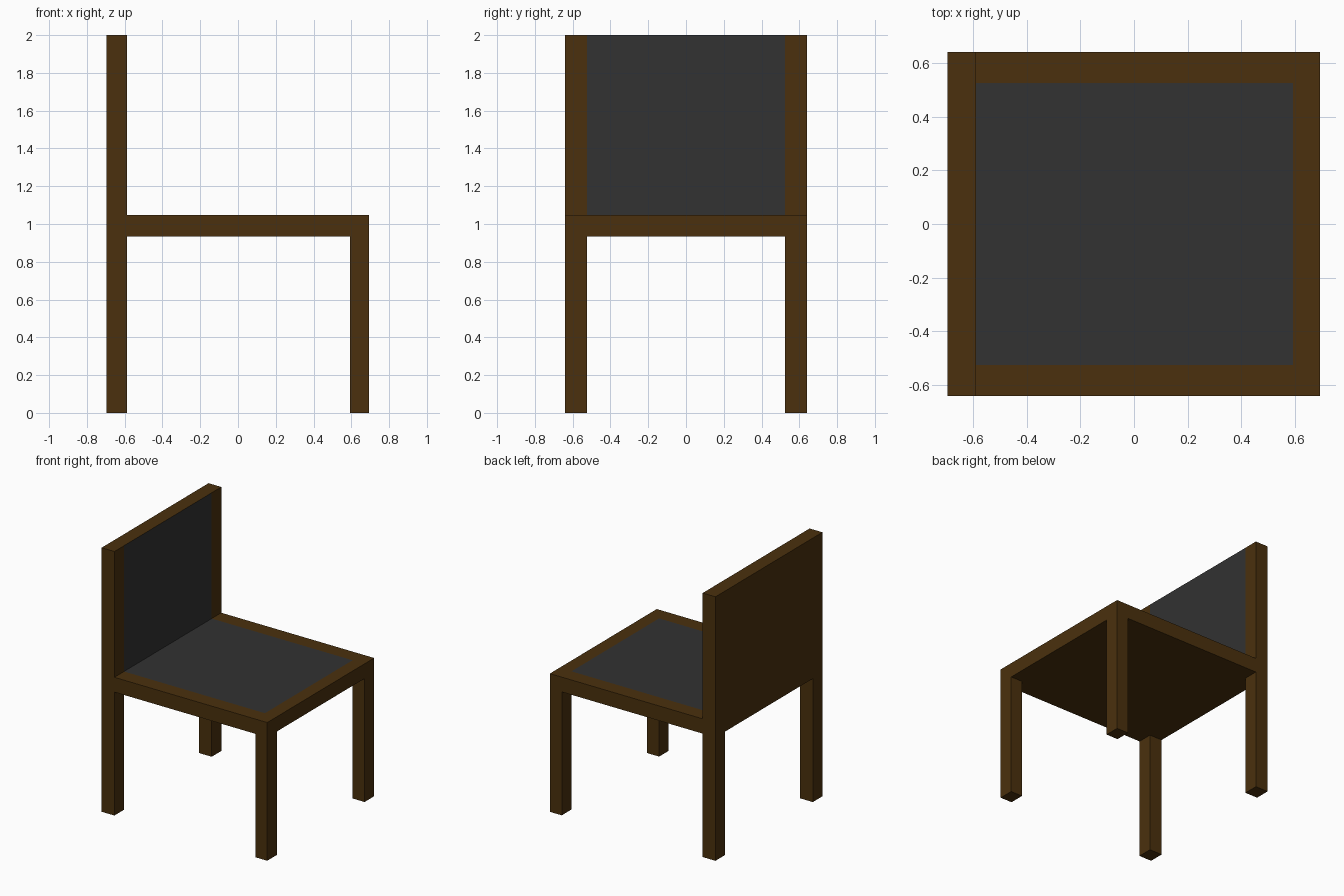
import bpy, bmesh
from mathutils import Vector

if "Cube" in bpy.data.objects:
    bpy.data.objects.remove(bpy.data.objects["Cube"])

X0, X1, Y = -0.695, 0.693, 0.64      # overall footprint
BACK_X, LEG_X, INNER_Y = -0.588, 0.593, 0.525
SEAT_LO, SEAT_HI, TOP = 0.935, 1.047, 2.0


def material(name, rgb):
    m = bpy.data.materials.new(name)
    m.diffuse_color = (*rgb, 1)
    m.use_nodes = True
    m.node_tree.nodes["Principled BSDF"].inputs["Base Color"].default_value = m.diffuse_color
    return m


wood = material("dark_wood", (0.069, 0.030, 0.004))
fabric = material("charcoal_fabric", (0.032, 0.032, 0.032))


def box(name, lo, hi, cuts=(), is_fabric=None):
    """Box between two corners; cuts are (axis, position) splits for the upholstery border."""
    lo, hi = Vector(lo), Vector(hi)
    bm = bmesh.new()
    bmesh.ops.create_cube(bm, size=1)
    for v in bm.verts:
        v.co = (lo + hi) / 2 + v.co * (hi - lo)
    for axis, pos in cuts:
        n = Vector((0, 0, 0))
        n[axis] = 1
        bmesh.ops.bisect_plane(bm, geom=bm.verts[:] + bm.edges[:] + bm.faces[:],
                               plane_co=n * pos, plane_no=n)
    if is_fabric:
        for f in bm.faces:
            f.material_index = int(is_fabric(f.calc_center_median(), f.normal))
    mesh = bpy.data.meshes.new(name)
    bm.normal_update()
    bm.to_mesh(mesh)
    bm.free()
    mesh.materials.append(wood)
    mesh.materials.append(fabric)
    ob = bpy.data.objects.new(name, mesh)
    bpy.context.collection.objects.link(ob)
    return ob


# Seat slab with a flush fabric panel on top
box("seat", (BACK_X, -Y, SEAT_LO), (X1, Y, SEAT_HI),
    [(0, LEG_X), (1, -INNER_Y), (1, INNER_Y)],
    lambda c, n: c.z > SEAT_HI - 1e-4 and c.x < LEG_X and abs(c.y) < INNER_Y)

# Backrest slab with a flush fabric panel on its inner face
box("backrest", (X0, -Y, SEAT_LO), (BACK_X, Y, TOP),
    [(2, SEAT_HI), (1, -INNER_Y), (1, INNER_Y)],
    lambda c, n: c.x > BACK_X - 1e-4 and c.z > SEAT_HI and abs(c.y) < INNER_Y)

# Four square legs
for side, y0, y1 in (("right", -Y, -INNER_Y), ("left", INNER_Y, Y)):
    box(f"rear_leg_{side}", (X0, y0, 0), (BACK_X, y1, SEAT_LO))
    box(f"front_leg_{side}", (LEG_X, y0, 0), (X1, y1, SEAT_LO))
